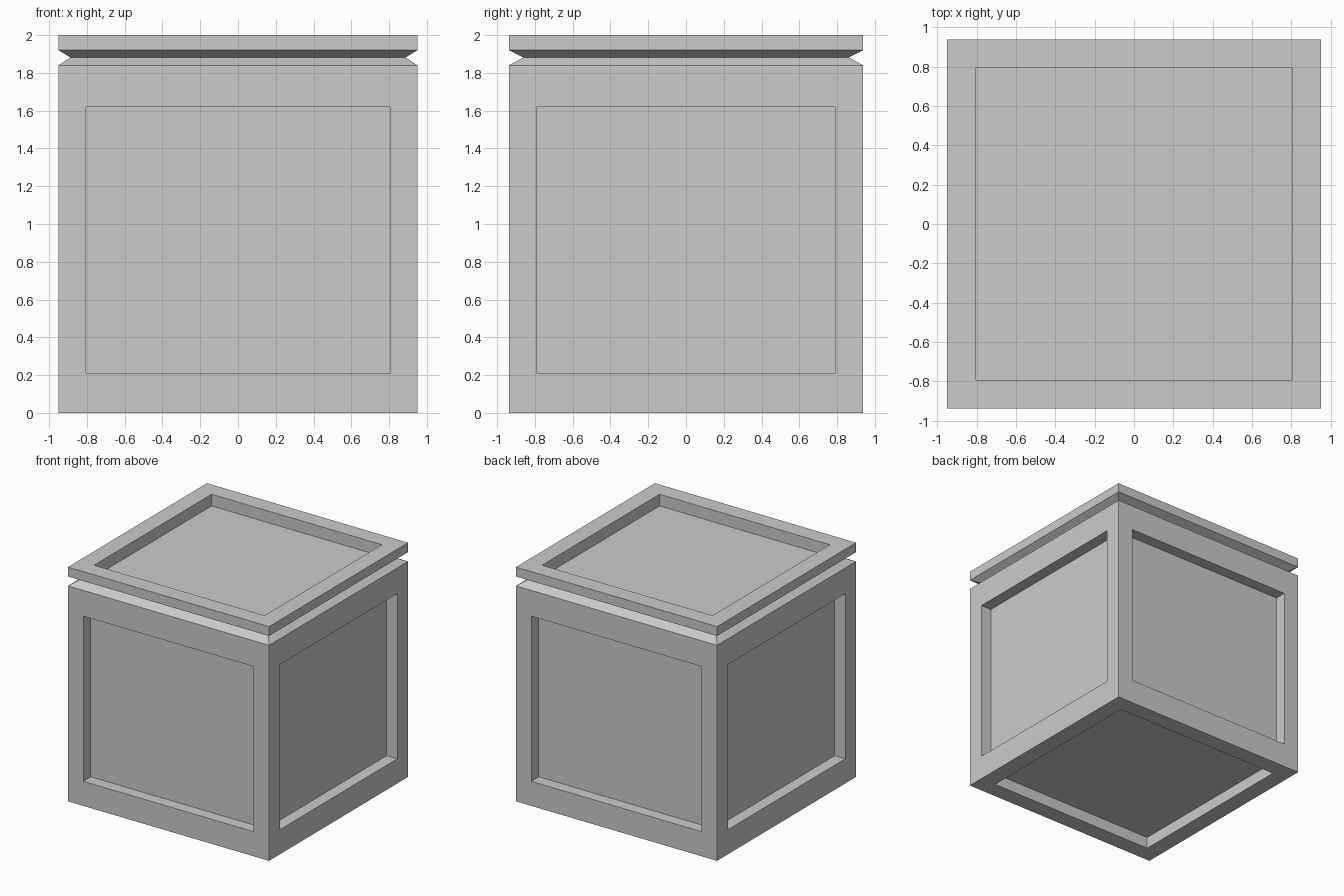
import bpy, bmesh

if "Cube" in bpy.data.objects:
    bpy.data.objects.remove(bpy.data.objects["Cube"])

HX, HY = 0.95, 0.938          # half widths of the crate
# body outline: (height, x inset, y inset) rings, with a V groove under the lid
RINGS = [(0.0, 0, 0), (1.84, 0, 0), (1.882, 0.062, 0.078), (1.92, 0, 0), (2.0, 0, 0)]
DEPTH = 0.1                   # depth of the recessed panels

bm = bmesh.new()

# stacked rectangular rings
loops = []
for z, ix, iy in RINGS:
    x, y = HX - ix, HY - iy
    loops.append([bm.verts.new(c) for c in
                  ((-x, -y, z), (x, -y, z), (x, y, z), (-x, y, z))])

# caps and four lower walls receive panels; groove and lid sides stay plain
panels = [bm.faces.new(loops[0][::-1]), bm.faces.new(loops[-1])]
for k, (a, b) in enumerate(zip(loops, loops[1:])):
    for i in range(4):
        j = (i + 1) % 4
        f = bm.faces.new((a[i], a[j], b[j], b[i]))
        if k == 0:
            panels.append(f)
bm.normal_update()

# frame border, then sink each panel straight inward
bmesh.ops.inset_individual(bm, faces=panels, thickness=0.206, depth=0)
for f in panels[2:]:
    for v in f.verts:
        v.co.z = 0.21 if v.co.z < 1 else 1.62
bm.normal_update()
bmesh.ops.inset_individual(bm, faces=panels, thickness=0, depth=-DEPTH)
bmesh.ops.recalc_face_normals(bm, faces=bm.faces)

mesh = bpy.data.meshes.new("crate")
bm.to_mesh(mesh)
bm.free()
bpy.context.collection.objects.link(bpy.data.objects.new("crate", mesh))
